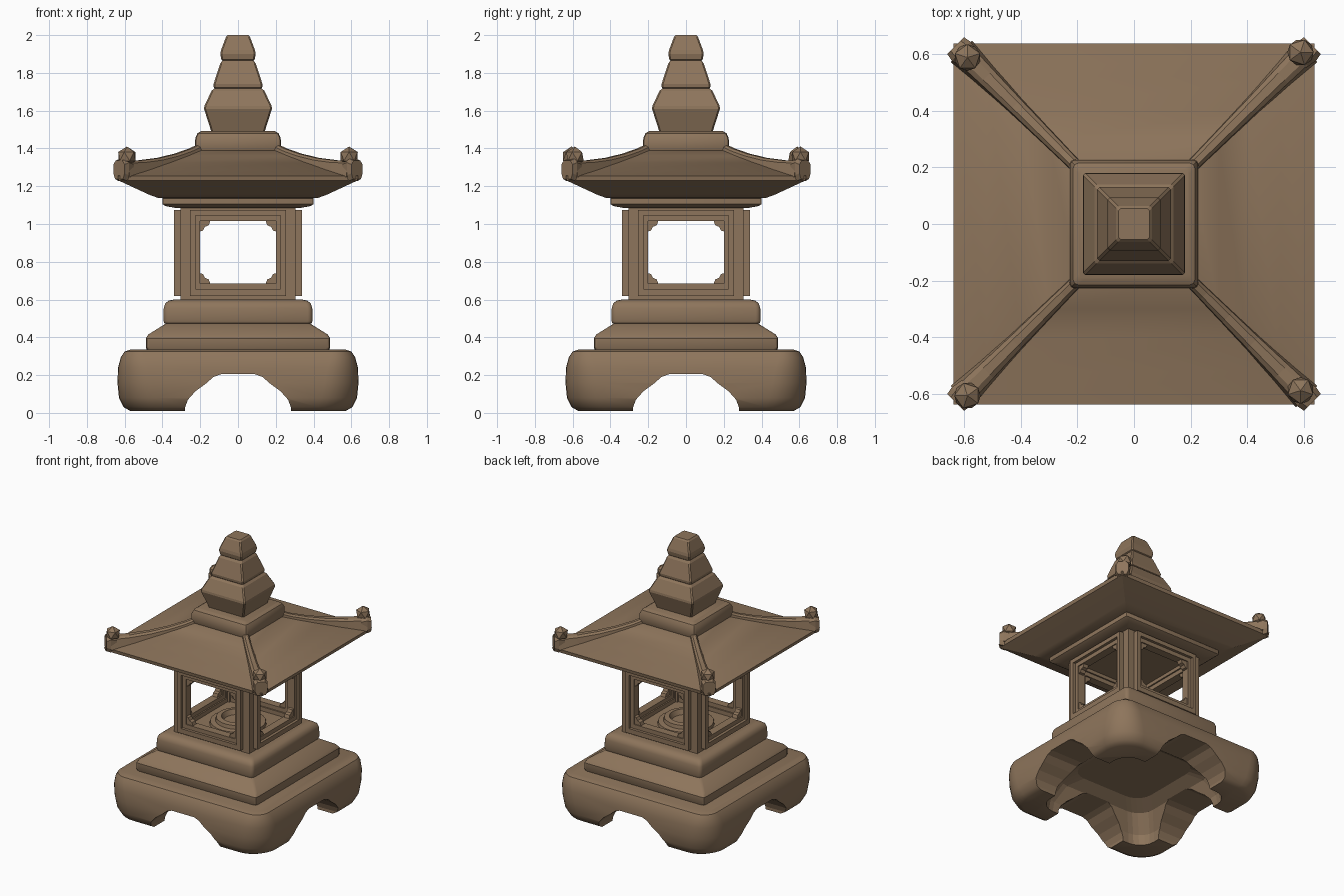
import bpy, bmesh, math
from mathutils import Matrix, Vector

if "Cube" in bpy.data.objects:
    bpy.data.objects.remove(bpy.data.objects["Cube"], do_unlink=True)

STONE = (0.27, 0.178, 0.106, 1)
stone = bpy.data.materials.new("brown stone")
stone.use_nodes = True
stone.diffuse_color = STONE
bsdf = stone.node_tree.nodes["Principled BSDF"]
bsdf.inputs["Base Color"].default_value = STONE
bsdf.inputs["Roughness"].default_value = 0.8


def finish(name, bm, smooth=None, turn=0):
    """Turn a bmesh into a stone object, rotated by quarter turns."""
    bmesh.ops.recalc_face_normals(bm, faces=bm.faces)
    mesh = bpy.data.meshes.new(name)
    bm.to_mesh(mesh)
    bm.free()
    mesh.materials.append(stone)
    obj = bpy.data.objects.new(name, mesh)
    bpy.context.collection.objects.link(obj)
    obj.rotation_euler.z = turn * math.pi / 2
    if smooth:
        soften(obj, smooth)
    return obj


def soften(obj, degrees):
    bpy.ops.object.select_all(action="DESELECT")
    obj.select_set(True)
    bpy.context.view_layer.objects.active = obj
    bpy.ops.object.shade_smooth_by_angle(angle=math.radians(degrees))


def skin(bm, rings):
    """Bridge equal rings of points and cap both ends."""
    loops = [[bm.verts.new(p) for p in ring] for ring in rings]
    n = len(loops[0])
    for a, b in zip(loops, loops[1:]):
        for i in range(n):
            j = (i + 1) % n
            bm.faces.new((a[i], a[j], b[j], b[i]))
    bm.faces.new(loops[0][::-1])
    bm.faces.new(loops[-1])


def square_ring(half, z, r, steps):
    pts = []
    for k in range(4):
        corner = math.pi / 4 + k * math.pi / 2
        cx = math.copysign(half - r, math.cos(corner))
        cy = math.copysign(half - r, math.sin(corner))
        if not steps:
            pts.append((math.copysign(half, cx), math.copysign(half, cy), z))
            continue
        for s in range(steps + 1):
            a = k * math.pi / 2 + s / steps * math.pi / 2
            pts.append((cx + r * math.cos(a), cy + r * math.sin(a), z))
    return pts


def tier(name, profile, r=0.0, steps=0, smooth=None):
    """Square tier from (half width, height[, corner radius]) levels."""
    bm = bmesh.new()
    skin(bm, [square_ring(p[0], p[1], p[2] if len(p) > 2 else r, steps) for p in profile])
    return finish(name, bm, smooth)


def box(bm, x0, x1, y0, y1, z0, z1):
    size = Matrix.Diagonal((x1 - x0, y1 - y0, z1 - z0, 1))
    mid = Matrix.Translation(((x0 + x1) / 2, (y0 + y1) / 2, (z0 + z1) / 2))
    bmesh.ops.create_cube(bm, size=1, matrix=mid @ size)


def window_ring(bm, wide, inner, y0, y1, low, high, in_low, in_high):
    box(bm, -wide, wide, y0, y1, low, in_low)
    box(bm, -wide, wide, y0, y1, in_high, high)
    for s in (-1, 1):
        a, b = sorted((s * inner, s * wide))
        box(bm, a, b, y0, y1, in_low, in_high)


# Footed base: rounded block, hollowed from below, with an arch on each side
base = tier("footed_base", [
    (0.57, 0.01, 0.16), (0.605, 0.03, 0.18), (0.63, 0.08, 0.19), (0.638, 0.16, 0.18),
    (0.635, 0.24, 0.16), (0.62, 0.295, 0.13), (0.6, 0.325, 0.1), (0.57, 0.335, 0.08)],
    steps=8)

half_arch = [(0.28, -0.1), (0.28, 0.03), (0.265, 0.07), (0.225, 0.115),
             (0.17, 0.155), (0.13, 0.19), (0.09, 0.205)]
arch = half_arch + [(-x, z) for x, z in reversed(half_arch)]
cutters = []
for turn in range(2):
    bm = bmesh.new()
    skin(bm, [[(x, y, z) for x, z in arch] for y in (-1, 1)])
    cutters.append(finish("arch_cutter", bm, turn=turn))
cutters.append(tier("hollow_cutter", [(0.46, -0.1), (0.44, 0.08), (0.38, 0.2), (0.3, 0.25)],
                    r=0.12, steps=5))
for cutter in cutters:
    cutter.hide_render = True
    cutter.hide_viewport = True
    mod = base.modifiers.new("cut", "BOOLEAN")
    mod.object = cutter
    mod.operation = "DIFFERENCE"
    mod.solver = "EXACT"
soften(base, 35)

# Stepped plinth
tier("lower_plinth", [(0.475, 0.32), (0.488, 0.345), (0.488, 0.395), (0.475, 0.415),
                      (0.395, 0.465), (0.37, 0.48)], r=0.02, steps=2, smooth=30)
tier("upper_plinth", [(0.365, 0.465), (0.39, 0.475), (0.395, 0.49), (0.393, 0.555),
                      (0.385, 0.58), (0.365, 0.595), (0.34, 0.6)], r=0.025, steps=3, smooth=40)

# Light chamber: corner posts, sills and lintels
bm = bmesh.new()
for sx in (-1, 1):
    for sy in (-1, 1):
        x0, x1 = sorted((sx * 0.235, sx * 0.305))
        y0, y1 = sorted((sy * 0.235, sy * 0.305))
        box(bm, x0, x1, y0, y1, 0.59, 1.1)
finish("corner_posts", bm)
tier("chamber_floor", [(0.305, 0.59), (0.305, 0.625)])
tier("chamber_ceiling", [(0.305, 1.07), (0.305, 1.1)])

# Window frames with scalloped corner brackets
for turn, side in enumerate(("front", "left", "back", "right")):
    bm = bmesh.new()
    window_ring(bm, 0.255, 0.225, -0.338, -0.25, 0.62, 1.075, 0.655, 1.045)
    window_ring(bm, 0.24, 0.2, -0.318, -0.26, 0.64, 1.06, 0.685, 1.015)
    for sx in (-1, 1):
        for z, sz in ((0.685, 1), (1.015, -1)):
            outline = [(0.205, -0.005), (0.205, 0.055), (0.185, 0.05), (0.175, 0.03),
                       (0.155, 0.022), (0.145, -0.005)]
            skin(bm, [[(sx * x, y, z + sz * h) for x, h in outline] for y in (-0.31, -0.27)])
    finish(side + "_window_frame", bm, turn=turn)

# Candle dish on the chamber floor
bm = bmesh.new()
dish = [(0.19, 0.62), (0.185, 0.645), (0.15, 0.65), (0.145, 0.675),
        (0.11, 0.68), (0.095, 0.645), (0.02, 0.64)]
skin(bm, [[(r * math.cos(k * math.pi / 12), r * math.sin(k * math.pi / 12), z)
           for k in range(24)] for r, z in dish])
finish("candle_dish", bm, smooth=30)

# Roof: eave moulding, sloping underside, thin edge and gently curved top
tier("eave_moulding", [(0.33, 1.085), (0.385, 1.095), (0.4, 1.105), (0.4, 1.135),
                       (0.385, 1.15)], r=0.01, steps=2, smooth=30)
roof_top = [(0.637, 1.255), (0.52, 1.287), (0.4, 1.325), (0.3, 1.36), (0.2, 1.4)]
tier("roof", [(0.36, 1.135), (0.42, 1.137), (0.47, 1.155), (0.632, 1.23)] + roof_top, smooth=25)

# Hip ridges with end blocks and knobs
ridge_path = [(0.2, 1.425, 0.02), (0.25, 1.4, 0.022), (0.33, 1.372, 0.025),
              (0.42, 1.35, 0.028), (0.52, 1.337, 0.033), (0.61, 1.335, 0.038)]
out = Vector((1, 1, 0)).normalized()
side = Vector((-1, 1, 0)).normalized()
up = Vector((0, 0, 1))
for turn in range(4):
    bm = bmesh.new()
    rings = []
    for s, top, w in ridge_path:
        p = Vector((s, s, 0))
        low = top - 0.085
        rings.append([p - side * w * 1.4 + up * low, p + side * w * 1.4 + up * low,
                      p + side * w + up * (top - 0.012), p + side * w * 0.5 + up * top,
                      p - side * w * 0.5 + up * top, p - side * w + up * (top - 0.012)])
    skin(bm, rings)
    finish("hip_ridge", bm, turn=turn)

    bm = bmesh.new()
    rings = []
    for s, low, top, w in ((0.58, 1.25, 1.335, 0.04), (0.61, 1.228, 1.345, 0.047),
                           (0.63, 1.238, 1.335, 0.042)):
        p = Vector((s, s, 0))
        rings.append([p - side * w * 0.7 + up * low, p + side * w * 0.7 + up * low,
                      p + side * w + up * (low + 0.03), p + side * w + up * (top - 0.02),
                      p + side * w * 0.6 + up * top, p - side * w * 0.6 + up * top,
                      p - side * w + up * (top - 0.02), p - side * w + up * (low + 0.03)])
    skin(bm, rings)
    finish("ridge_end", bm, turn=turn)

    bm = bmesh.new()
    bmesh.ops.create_icosphere(bm, subdivisions=1, radius=0.052,
                               matrix=Matrix.Translation((0.588, 0.606 if turn % 2 == 0 else 0.588, 1.358)))
    finish("ridge_knob", bm, turn=turn)

# Neck and three-part finial
tier("roof_neck", [(0.22, 1.38), (0.228, 1.4), (0.226, 1.455), (0.215, 1.48), (0.195, 1.492)],
     r=0.018, steps=2, smooth=30)
tier("lower_finial", [(0.14, 1.485), (0.148, 1.51), (0.18, 1.61), (0.178, 1.625),
                      (0.14, 1.705), (0.125, 1.718)], r=0.008, steps=1)
tier("middle_finial", [(0.11, 1.705), (0.128, 1.722), (0.13, 1.74), (0.094, 1.85),
                       (0.08, 1.868)], r=0.008, steps=1)
tier("top_finial", [(0.07, 1.855), (0.088, 1.87), (0.094, 1.9), (0.09, 1.92),
                    (0.064, 1.99), (0.055, 2.0)], r=0.008, steps=1)
